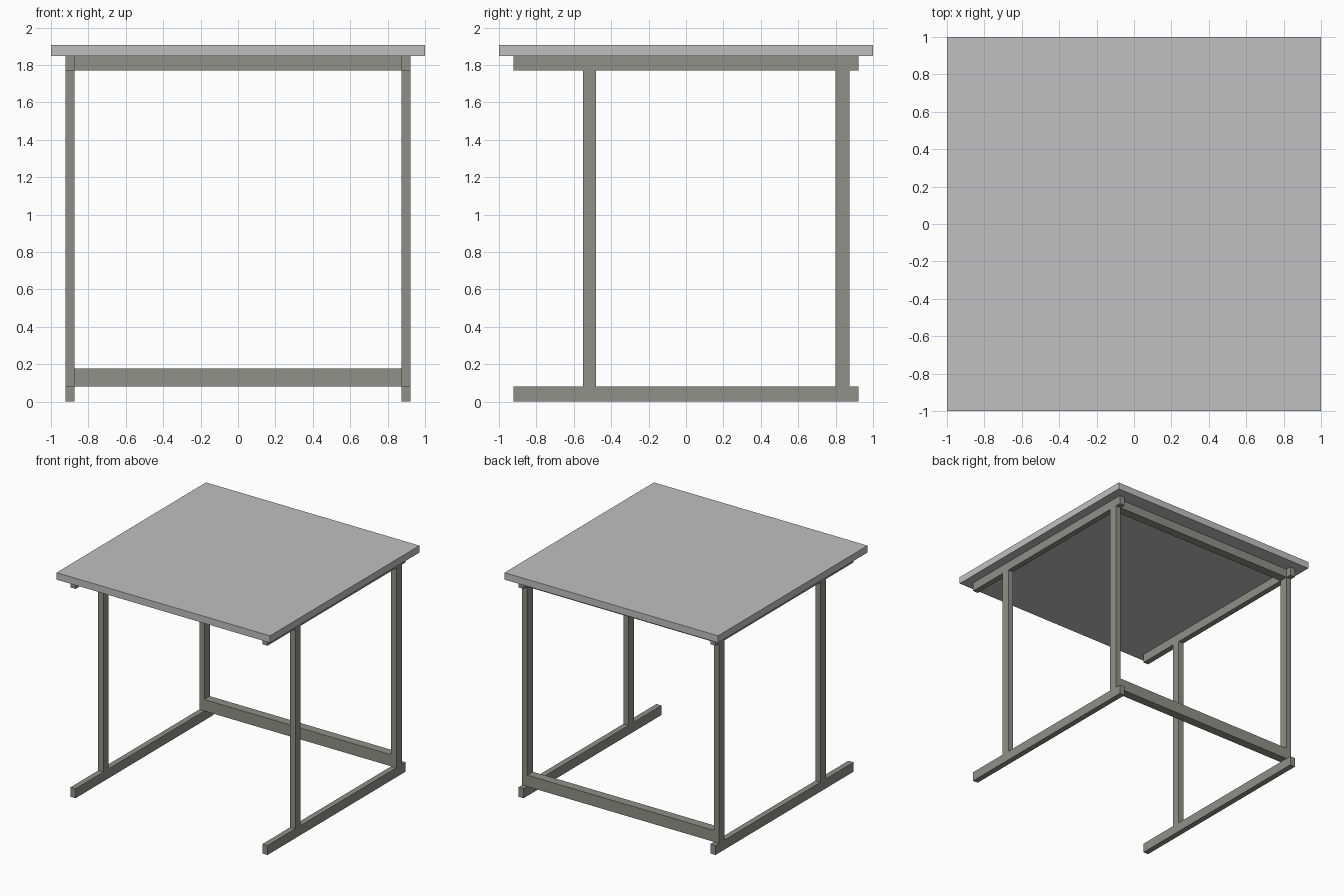
import bpy

if "Cube" in bpy.data.objects:
    bpy.data.objects.remove(bpy.data.objects["Cube"])


def material(name, rgb):
    m = bpy.data.materials.new(name)
    m.diffuse_color = (*rgb, 1.0)
    m.use_nodes = True
    m.node_tree.nodes["Principled BSDF"].inputs["Base Color"].default_value = m.diffuse_color
    return m


top_grey = material("light grey top", (0.53, 0.53, 0.53))
metal = material("warm grey metal", (0.28, 0.28, 0.25))


def box(name, x, y, z, mat):
    """Box spanning the (min, max) ranges x, y and z."""
    bpy.ops.mesh.primitive_cube_add(
        size=1, location=[(a + b) / 2 for a, b in (x, y, z)])
    ob = bpy.context.object
    ob.name = name
    ob.scale = [b - a for a, b in (x, y, z)]
    bpy.ops.object.transform_apply(location=False, rotation=False, scale=True)
    ob.data.materials.append(mat)
    return ob


INNER, OUTER = 0.875, 0.923      # frame tube position in x
FOOT, RAIL, TOP = 0.08, 1.772, 1.847
BACK = (0.80, 0.875)             # back leg depth range
FRONT = (-0.552, -0.48)          # front leg depth range

# Table top
box("table_top", (-1, 1), (-1, 1), (TOP, 1.906), top_grey)

# Side frames: foot, top rail and two legs each
for side, s in (("left", -1), ("right", 1)):
    x = tuple(sorted((s * INNER, s * OUTER)))
    box(side + "_foot", x, (-OUTER, OUTER), (0, FOOT), metal)
    box(side + "_top_rail", x, (-OUTER, OUTER), (RAIL, TOP), metal)
    box(side + "_front_leg", x, FRONT, (FOOT, RAIL), metal)
    box(side + "_back_leg", x, BACK, (FOOT, RAIL), metal)

# Back crossbars joining the side frames
box("lower_crossbar", (-INNER, INNER), BACK, (FOOT, 0.177), metal)
box("upper_crossbar", (-INNER, INNER), BACK, (RAIL, TOP), metal)
